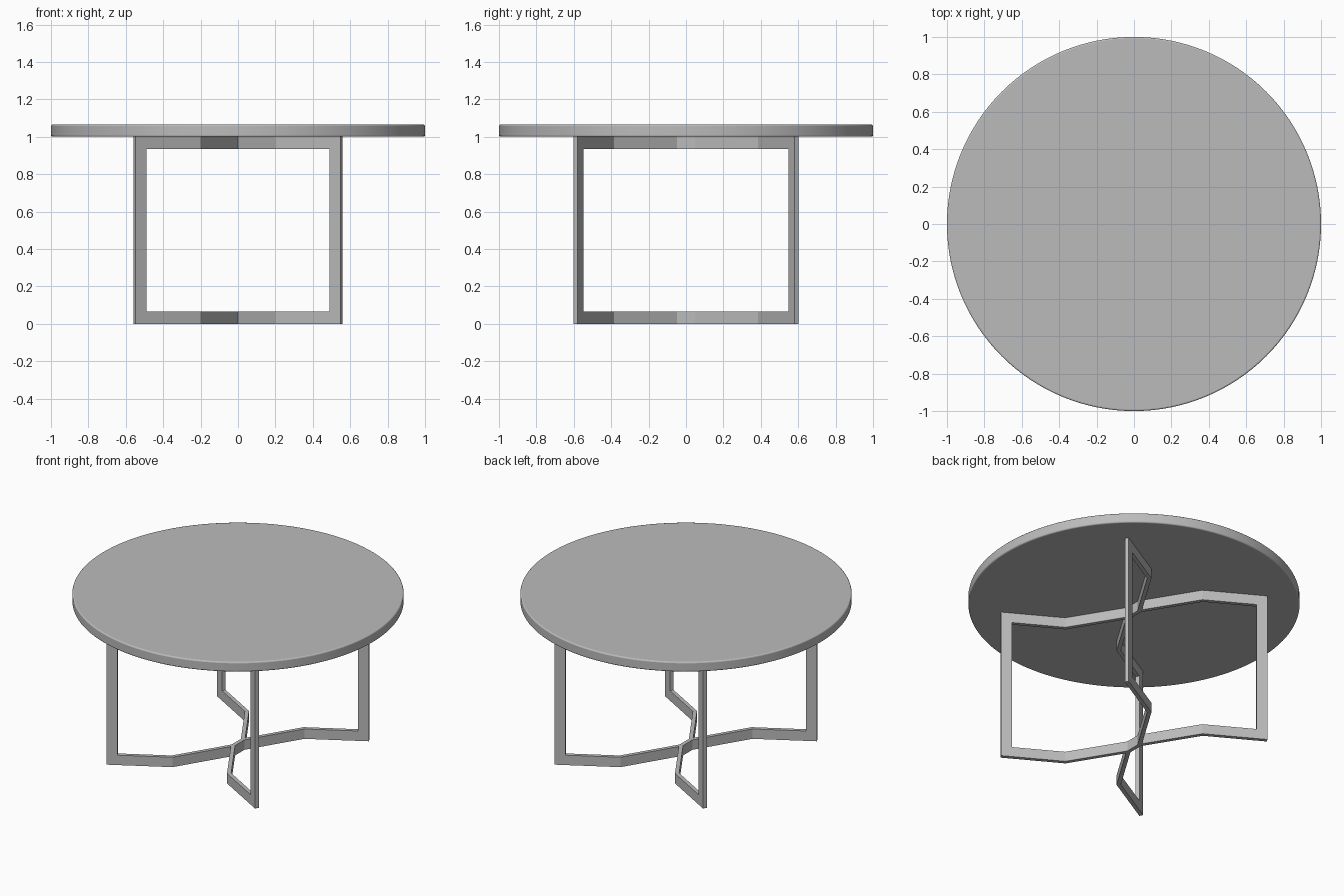
import bpy, bmesh, math
from mathutils import Vector

cube = bpy.data.objects.get("Cube")
if cube:
    bpy.data.objects.remove(cube, do_unlink=True)

FRAME_TOP = 1.0      # underside of the table top
TOP_THICK = 0.065
BAR = 0.066          # visible width of the frame bars
PLATE = 0.025        # thickness of the frame plate

grey = bpy.data.materials.new("plain grey")
grey.use_nodes = True
colour = (0.5, 0.5, 0.5, 1)
grey.diffuse_color = colour
grey.node_tree.nodes["Principled BSDF"].inputs["Base Color"].default_value = colour


def finish(bm, name):
    bmesh.ops.recalc_face_normals(bm, faces=bm.faces)
    mesh = bpy.data.meshes.new(name)
    bm.to_mesh(mesh)
    bm.free()
    mesh.materials.append(grey)
    obj = bpy.data.objects.new(name, mesh)
    bpy.context.collection.objects.link(obj)
    return obj


# Round top with softened rims
bm = bmesh.new()
bmesh.ops.create_cone(bm, cap_ends=True, segments=128, radius1=1, radius2=1, depth=TOP_THICK)
bmesh.ops.translate(bm, verts=bm.verts, vec=(0, 0, FRAME_TOP + TOP_THICK / 2))
top = finish(bm, "table_top")
bevel = top.modifiers.new("soft_rim", 'BEVEL')
bevel.width = 0.008
bevel.segments = 3
bevel.limit_method = 'ANGLE'
bevel.angle_limit = math.radians(40)
bpy.context.view_layer.objects.active = top
top.select_set(True)
bpy.ops.object.shade_smooth_by_angle(angle=math.radians(35))
top.select_set(False)


def folded_frame(name, side):
    """Open rectangular frame whose plan follows a folded line."""
    end, bend, middle = Vector((0.553, 0.591)), Vector((0.21, 0.394)), Vector((0, 0.052))
    inner = end + (bend - end).normalized() * BAR
    half = [end, inner, bend, middle]
    path = half + [-p for p in reversed(half)]
    levels = [0, BAR, FRAME_TOP - BAR, FRAME_TOP]
    bm = bmesh.new()
    grid = [[bm.verts.new((side * p.x, p.y, z)) for z in levels] for p in path]
    last = len(path) - 2
    for i in range(last + 1):
        for j in range(3):
            # Leave the opening between the two legs empty
            if j == 1 and i not in (0, last):
                continue
            bm.faces.new((grid[i][j], grid[i + 1][j], grid[i + 1][j + 1], grid[i][j + 1]))
    bmesh.ops.delete(bm, geom=[v for v in bm.verts if not v.link_faces], context='VERTS')
    frame = finish(bm, name)
    plate = frame.modifiers.new("plate_thickness", 'SOLIDIFY')
    plate.thickness = PLATE
    plate.offset = 0
    plate.use_even_offset = True


# Two mirrored frames share the short middle fold
for name, side in (("base_frame_a", 1), ("base_frame_b", -1)):
    folded_frame(name, side)
